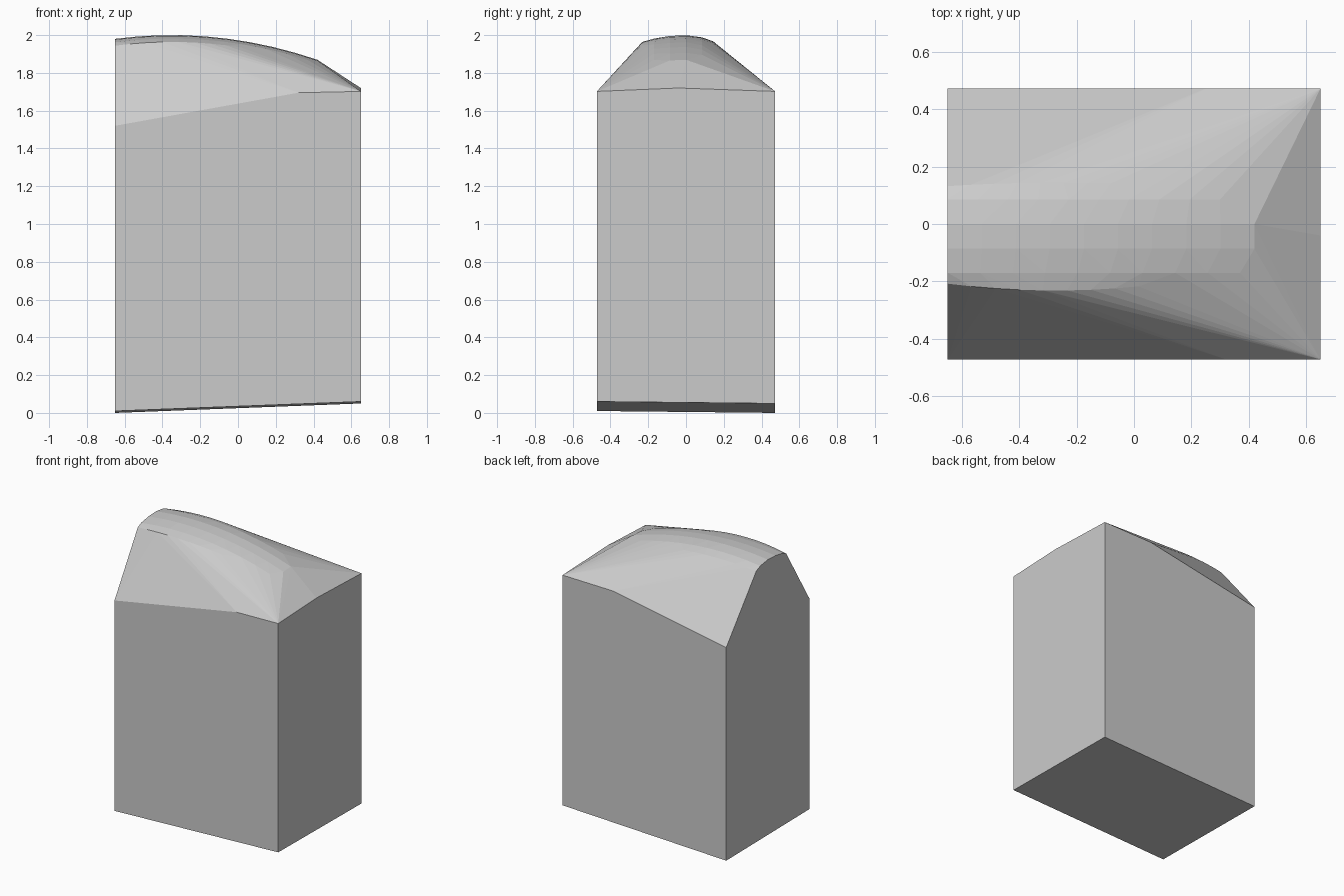
import bpy
import bmesh

if "Cube" in bpy.data.objects:
    bpy.data.objects.remove(bpy.data.objects["Cube"], do_unlink=True)

HALF_X, HALF_Y = 0.65, 0.472


def crown(x):
    """Height of the arched ridge along the length."""
    return 2 - 0.22 * (x + 0.35) ** 2


points = []

# Slightly tilted base
for sx in (-1, 1):
    for sy in (-1, 1):
        points.append((sx * HALF_X, sy * HALF_Y, 0.03 + 0.025 * sx - 0.005 * sy))

# Wall tops: low left end, knee, right corner, for front and back
for side, low, knee in ((-1, 1.52, 0.32), (1, 1.53, 0.25)):
    y = side * HALF_Y
    points += [(-HALF_X, y, low), (knee, y, 1.695), (HALF_X, y, 1.702)]
points.append((HALF_X, -0.04, 1.72))

# Rows of the curved crown: y, drop below the ridge, right end, outward bow
rows = (
    (-0.208, 0.036, 0.10, -0.024),
    (-0.17, 0.018, 0.37, 0),
    (-0.086, 0.004, 0.42, 0),
    (0, 0, 0.42, 0),
    (0.086, 0.012, 0.30, 0),
    (0.132, 0.033, 0.08, 0.012),
)
STEPS = 9
for y, drop, end, bow in rows:
    for i in range(STEPS + 1):
        t = i / STEPS
        x = -HALF_X + t * (end + HALF_X)
        points.append((x, y + bow * 4 * t * (1 - t), crown(x) - drop))

# Convex skin around the points
bm = bmesh.new()
verts = [bm.verts.new(p) for p in points]
bmesh.ops.convex_hull(bm, input=verts)
bmesh.ops.delete(bm, geom=[v for v in bm.verts if not v.link_faces], context="VERTS")
bmesh.ops.dissolve_limit(bm, angle_limit=0.002, verts=bm.verts[:], edges=bm.edges[:])
bmesh.ops.recalc_face_normals(bm, faces=bm.faces[:])

mesh = bpy.data.meshes.new("domed_block")
bm.to_mesh(mesh)
bm.free()
block = bpy.data.objects.new("domed_block", mesh)
bpy.context.collection.objects.link(block)

# Plain grey finish
grey = bpy.data.materials.new("light_grey")
grey.use_nodes = True
colour = (0.6, 0.6, 0.6, 1)
grey.diffuse_color = colour
grey.node_tree.nodes["Principled BSDF"].inputs["Base Color"].default_value = colour
mesh.materials.append(grey)
